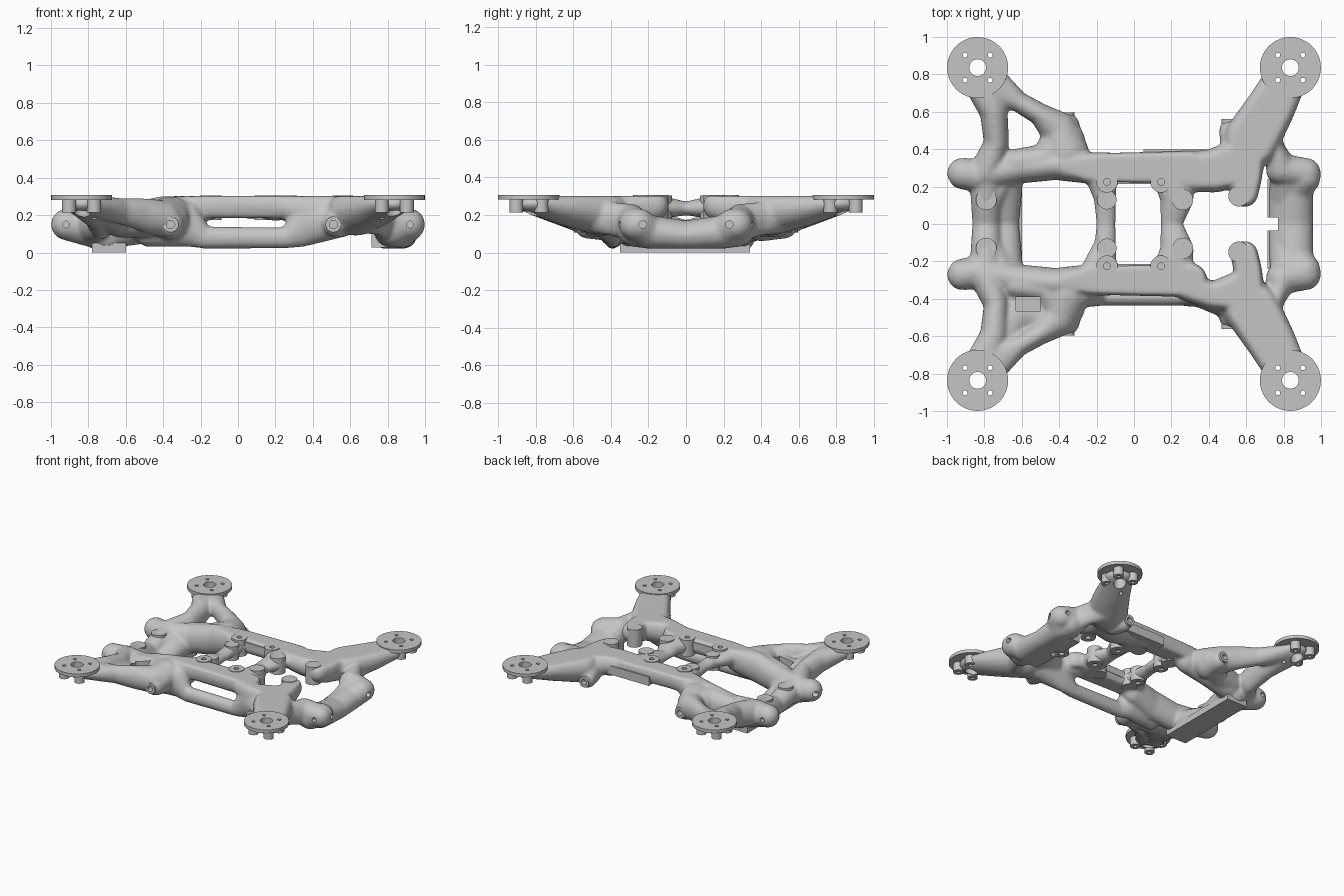
import bpy, bmesh
from mathutils import Matrix, Vector

cube = bpy.data.objects.get("Cube")
if cube:
    bpy.data.objects.remove(cube, do_unlink=True)

grey = bpy.data.materials.new("matte_grey")
grey.use_nodes = True
grey.diffuse_color = (.56, .56, .56, 1)
grey.node_tree.nodes["Principled BSDF"].inputs["Base Color"].default_value = grey.diffuse_color

TOP = .302
BOTH = (1, -1)
MOUNT = .836
BOLT = .067


def make_object(name, bm):
    bmesh.ops.recalc_face_normals(bm, faces=bm.faces[:])
    mesh = bpy.data.meshes.new(name)
    bm.to_mesh(mesh)
    bm.free()
    obj = bpy.data.objects.new(name, mesh)
    bpy.context.collection.objects.link(obj)
    mesh.materials.append(grey)
    return obj


def cylinder(bm, centre, radius, length, axis=(0, 0, 1), segments=32):
    turn = Vector(axis).to_track_quat('Z', 'Y').to_matrix().to_4x4()
    bmesh.ops.create_cone(bm, cap_ends=True, segments=segments, radius1=radius, radius2=radius,
                          depth=length, matrix=Matrix.Translation(centre) @ turn)


def post(bm, x, y, radius, bottom, top):
    cylinder(bm, (x, y, (bottom + top) / 2), radius, top - bottom)


def block(bm, low, high):
    low, high = Vector(low), Vector(high)
    size = Matrix.Diagonal(high - low).to_4x4()
    bmesh.ops.create_cube(bm, size=1, matrix=Matrix.Translation((low + high) / 2) @ size)


# Unit ball reused for every limb joint
ball = bmesh.new()
bmesh.ops.create_icosphere(ball, subdivisions=3, radius=1)
ball_points = [v.co.copy() for v in ball.verts]
ball.free()


def limb(bm, joints, sides=BOTH, floor=.022):
    """Chain of hulls between flattened balls (x, y, z, radius, half height), clipped flat."""
    for side in sides:
        for pair in zip(joints, joints[1:]):
            verts = []
            for x, y, z, r, h in pair:
                for p in ball_points:
                    height = min(TOP, max(floor, z + p.z * h))
                    verts.append(bm.verts.new((x + p.x * r, side * y + p.y * r, height)))
            hull = bmesh.ops.convex_hull(bm, input=verts)
            loose = set(hull["geom_interior"]) | set(hull["geom_unused"])
            loose = [v for v in loose if isinstance(v, bmesh.types.BMVert)]
            bmesh.ops.delete(bm, geom=loose, context='VERTS')


body = bmesh.new()

# Long rails: deep left part, flat-bottomed middle, right part differing per side
limb(body, [(-.82, .26, .14, .09, .1), (-.62, .3, .14, .085, .11), (-.42, .315, .18, .08, .12),
            (-.24, .3, .22, .085, .11)])
limb(body, [(-.24, .3, .24, .085, .09), (-.1, .3, .25, .082, .1), (.12, .3, .25, .087, .1),
            (.3, .3, .25, .092, .1)], floor=.185)
limb(body, [(.3, .28, .24, .11, .08), (.43, .285, .23, .118, .1), (.57, .33, .23, .13, .11)],
     sides=(1,))
limb(body, [(.28, .33, .24, .08, .08), (.42, .385, .22, .075, .1), (.57, .36, .23, .11, .11)],
     sides=(-1,))

# Right arms, their inner lobes and screw knobs
limb(body, [(.83, .81, .26, .11, .05), (.73, .62, .24, .132, .1), (.63, .45, .22, .15, .13)])
limb(body, [(.59, .165, .25, .075, .08), (.61, .25, .24, .075, .1), (.6, .42, .22, .11, .12)])
limb(body, [(.515, .5, .15, .06, .065), (.55, .42, .19, .09, .11)])

# Left arms, forked around an opening
limb(body, [(-.83, .81, .26, .11, .05), (-.75, .6, .21, .075, .09),
            (-.735, .43, .17, .067, .1), (-.79, .28, .15, .09, .1)])
limb(body, [(-.79, .76, .25, .11, .06), (-.62, .655, .22, .055, .07), (-.5, .585, .2, .06, .09),
            (-.4, .5, .18, .1, .1), (-.36, .38, .19, .12, .11)])
limb(body, [(-.64, .33, .16, .07, .09), (-.47, .35, .17, .08, .11), (-.38, .44, .18, .12, .1)])
limb(body, [(-.36, .525, .15, .07, .075), (-.36, .4, .17, .1, .11)])

# Filled fork of the front left arm
limb(body, [(-.7, .6, .19, .08, .06), (-.62, .46, .15, .1, .07), (-.5, .48, .16, .1, .08)],
     sides=(-1,))

# Left end: corner knobs, cross bar and the swell around the foot
limb(body, [(-.915, .27, .15, .085, .085), (-.79, .25, .13, .09, .1),
            (-.79, .13, .13, .083, .08), (-.79, 0, .1, .075, .07)])
limb(body, [(-.7, .24, .12, .07, .08), (-.76, .13, .11, .07, .08)])
limb(body, [(-.7, .26, .09, .11, .1), (-.7, 0, .05, .085, .06)], floor=.002)

# Right end: corner knobs, cross bar and flat underside
limb(body, [(.915, .25, .15, .085, .085), (.86, .2, .11, .1, .09), (.85, 0, .09, .108, .08)])
limb(body, [(.83, .27, .13, .1, .1), (.83, .14, .09, .11, .08), (.82, 0, .08, .1, .07)])
limb(body, [(.915, .27, .15, .085, .085), (.79, .29, .16, .085, .1),
            (.765, .4, .18, .045, .09), (.7, .48, .2, .08, .1)])

# Middle cross bars
limb(body, [(-.18, .28, .24, .09, .07), (-.155, .14, .235, .06, .05), (-.15, 0, .235, .052, .035)])
limb(body, [(-.23, .3, .24, .08, .07), (-.17, .14, .235, .06, .045)], sides=(-1,))
limb(body, [(.2, .28, .24, .11, .07), (.23, .14, .24, .09, .062), (.2, 0, .235, .058, .035)])

# Low front bar with the slot above it
limb(body, [(-.48, .39, .13, .08, .1), (-.26, .375, .15, .07, .12), (-.18, .39, .08, .048, .06),
            (.26, .39, .078, .048, .056), (.35, .385, .15, .06, .12), (.54, .42, .17, .1, .09)],
     sides=(-1,))

frame = make_object("frame_body", body)
remesh = frame.modifiers.new("blend", 'REMESH')
remesh.mode = 'VOXEL'
remesh.voxel_size = .011
smooth = frame.modifiers.new("soften", 'SMOOTH')
smooth.factor = .5
smooth.iterations = 8

# Hole cutters
holes = bmesh.new()
for sx in BOTH:
    for sy in BOTH:
        x, y = sx * MOUNT, sy * MOUNT
        post(holes, x, y, .045, .1, .4)
        for bx in BOTH:
            for by in BOTH:
                post(holes, x + bx * BOLT, y + by * BOLT, .013, .1, .4)
        cylinder(holes, (sx * .99, sy * .23, .15), .02, .08, (1, 0, 0))
        cylinder(holes, (sx * .92, sy * .355, .15), .018, .07, (0, 1, 0))
        post(holes, sx * .145, sy * .225, .018, .26, .35)
for sy in BOTH:
    for x, y in ((-.36, .6), (.51, .57)):
        cylinder(holes, (x, sy * y, .15), .022, .1, (0, 1, 0))
    for x, y in ((-.145, .13), (.26, .13), (.56, .15)):
        post(holes, x, sy * y, .02, .05, .19)
block(holes, (.715, -.035, -.1), (.77, .035, .4))
block(holes, (-.63, -.465, .17), (-.5, -.39, .35))
cutter = make_object("hole_cutters", holes)
cutter.hide_render = True

# Motor mount discs with bolt sleeves below
mounts = bmesh.new()
sleeves = bmesh.new()
for sx in BOTH:
    for sy in BOTH:
        x, y = sx * MOUNT, sy * MOUNT
        cylinder(mounts, (x, y, .295), .163, .026, segments=64)
        for bx in BOTH:
            for by in BOTH:
                post(sleeves, x + bx * BOLT, y + by * BOLT, .037, .215, .285)
discs = make_object("motor_mount_discs", mounts)
tubes = make_object("bolt_sleeves", sleeves)

# Round pads, screw posts and knob collars
pads = bmesh.new()
posts = bmesh.new()
collars = bmesh.new()
for sy in BOTH:
    post(pads, -.79, sy * .13, .056, .08, .208)
    post(pads, -.145, sy * .13, .052, .175, .288)
    post(pads, .26, sy * .13, .056, .175, .304)
    post(pads, .56, sy * .15, .056, .165, .306)
    for sx in BOTH:
        post(posts, sx * .145, sy * .225, .057, .175, .306)
    for x, y in ((-.36, .556), (.51, .522)):
        cylinder(collars, (x, sy * y, .15), .042, .08, (0, 1, 0))
pad_obj = make_object("round_pads", pads)
post_obj = make_object("screw_posts", posts)
collar_obj = make_object("knob_collars", collars)

# Flat foot under the left end
foot = bmesh.new()
block(foot, (-.78, -.35, 0), (-.6, .34, .05))
foot_obj = make_object("foot_plate", foot)

# Flat block under the right end, notched around the square hole
heel = bmesh.new()
block(heel, (.715, -.24, .028), (.87, .24, .1))
heel_obj = make_object("heel_block", heel)

# Thin bridge strips between the screw posts
strips = bmesh.new()
for sy in BOTH:
    block(strips, (-.1, sy * .235 - .02, .23), (.1, sy * .235 + .02, .285))
# Ledge along the back rail
block(strips, (.05, .34, .18), (.42, .398, .25))
strip_obj = make_object("rail_strips", strips)

# Cut the holes, bake the modifiers and shade
drilled = [frame, discs, tubes, pad_obj, post_obj, collar_obj, heel_obj]
for obj in drilled:
    cut = obj.modifiers.new("holes", 'BOOLEAN')
    cut.operation = 'DIFFERENCE'
    cut.solver = 'EXACT'
    cut.object = cutter
graph = bpy.context.evaluated_depsgraph_get()
graph.update()
for obj in drilled:
    baked = bpy.data.meshes.new_from_object(obj.evaluated_get(graph))
    obj.modifiers.clear()
    obj.data = baked
bpy.data.objects.remove(cutter, do_unlink=True)

for obj in drilled + [foot_obj, strip_obj]:
    bpy.ops.object.select_all(action='DESELECT')
    obj.select_set(True)
    bpy.context.view_layer.objects.active = obj
    bpy.ops.object.shade_smooth_by_angle(angle=.6)
